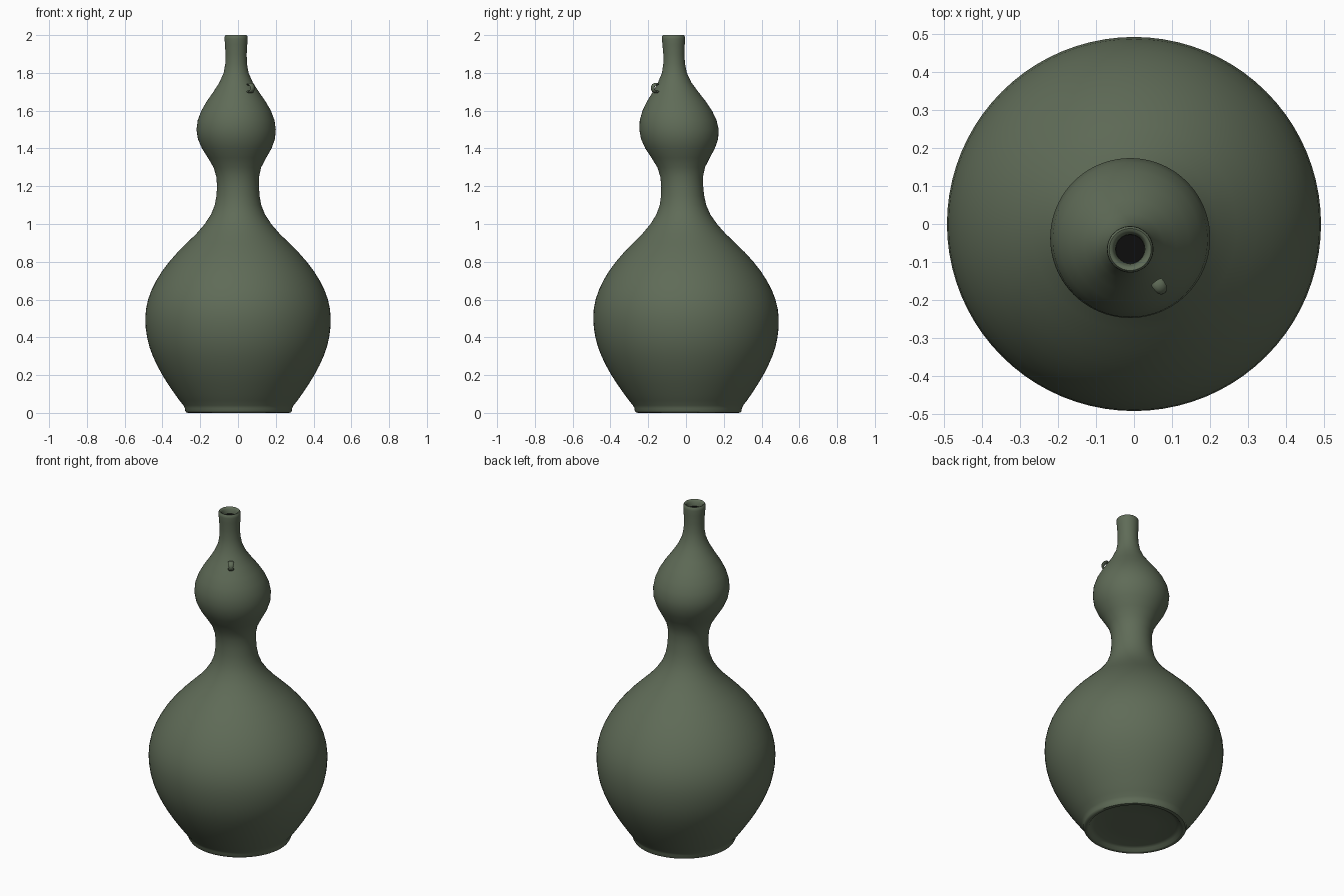
import bpy, bmesh, math
from mathutils import Vector

if "Cube" in bpy.data.objects:
    bpy.data.objects.remove(bpy.data.objects["Cube"])


def material(name, rgb):
    m = bpy.data.materials.new(name)
    m.diffuse_color = (*rgb, 1)
    m.use_nodes = True
    m.node_tree.nodes["Principled BSDF"].inputs["Base Color"].default_value = m.diffuse_color
    return m


GLAZE = material("grey green glaze", (0.115, 0.148, 0.096))
DARK = material("dark hollow", (0.004, 0.004, 0.004))
SIDES = 80

# Leaning centre line of the vase: (z, x, y)
AXIS = [(0.0, 0.003, 0.012), (0.5, 0.0, 0.0), (1.0, 0.0, -0.012),
        (1.2, 0.0, -0.02), (1.5, -0.01, -0.037), (1.75, -0.01, -0.06), (2.0, -0.01, -0.067)]


def centre(z):
    for (z0, x0, y0), (z1, x1, y1) in zip(AXIS, AXIS[1:]):
        if z <= z1:
            t = (z - z0) / (z1 - z0)
            return x0 + (x1 - x0) * t, y0 + (y1 - y0) * t
    return AXIS[-1][1:]


def finish(bm, name, mat, angle=50):
    bmesh.ops.recalc_face_normals(bm, faces=bm.faces)
    me = bpy.data.meshes.new(name)
    bm.to_mesh(me)
    bm.free()
    me.materials.append(mat)
    ob = bpy.data.objects.new(name, me)
    bpy.context.collection.objects.link(ob)
    bpy.ops.object.select_all(action='DESELECT')
    ob.select_set(True)
    bpy.context.view_layer.objects.active = ob
    bpy.ops.object.shade_smooth_by_angle(angle=math.radians(angle))
    return ob


# Double gourd profile (radius, z), from the recessed base up and over the lip
PROFILE = [(0.12, 0.022), (0.225, 0.022), (0.245, 0.016), (0.255, 0.003), (0.265, 0.0),
           (0.277, 0.002), (0.283, 0.012), (0.284, 0.025), (0.292, 0.04), (0.312, 0.065),
           (0.337, 0.1), (0.371, 0.15), (0.402, 0.2), (0.429, 0.25), (0.452, 0.3), (0.47, 0.35),
           (0.482, 0.4), (0.489, 0.45), (0.491, 0.5), (0.487, 0.55), (0.476, 0.6), (0.458, 0.65),
           (0.433, 0.7), (0.402, 0.75), (0.364, 0.8), (0.32, 0.85), (0.27, 0.9), (0.219, 0.95),
           (0.176, 1.0), (0.143, 1.05), (0.123, 1.1), (0.114, 1.15), (0.111, 1.2), (0.113, 1.25),
           (0.126, 1.3), (0.154, 1.35), (0.184, 1.4), (0.204, 1.45), (0.21, 1.5), (0.203, 1.55),
           (0.184, 1.6), (0.155, 1.65), (0.12, 1.7), (0.088, 1.75), (0.066, 1.8), (0.057, 1.85),
           (0.056, 1.9), (0.059, 1.95), (0.061, 1.98), (0.06, 1.994), (0.055, 2.0), (0.048, 1.998),
           (0.043, 1.99), (0.039, 1.975), (0.037, 1.955)]

bm = bmesh.new()
rings = []
for r, z in PROFILE:
    cx, cy = centre(z)
    rings.append([bm.verts.new((cx + r * math.cos(a), cy + r * math.sin(a), z))
                  for a in (2 * math.pi * i / SIDES for i in range(SIDES))])
for lo, hi in zip(rings, rings[1:]):
    for i in range(SIDES):
        j = (i + 1) % SIDES
        bm.faces.new((lo[i], lo[j], hi[j], hi[i]))
bm.faces.new(rings[0])
finish(bm, "gourd_vase", GLAZE)

# Dark hollow closing the mouth
bm = bmesh.new()
cx, cy = centre(1.965)
bm.faces.new([bm.verts.new((cx + 0.039 * math.cos(2 * math.pi * i / 24),
                            cy + 0.039 * math.sin(2 * math.pi * i / 24), 1.965)) for i in range(24)])
hollow = finish(bm, "mouth_hollow", DARK)
if hollow.data.polygons[0].normal.z < 0:
    hollow.data.flip_normals()

# Small cord loop: a strap swept over an arch on the upper bulb's shoulder
out = Vector((math.cos(math.radians(-54)), math.sin(math.radians(-54)), 0))
side = Vector((-out.y, out.x, 0))
root = Vector((*centre(1.72), 1.72)) + out * 0.112
bm = bmesh.new()
sections = []
for k in range(13):
    a = math.radians(-115 + 230 * k / 12)
    d = out * math.cos(a) + Vector((0, 0, math.sin(a)))
    mid = root + out * 0.014 + d * 0.021
    w = 0.012 + 0.005 * abs(math.sin(a))  # strap flares towards its ends
    sections.append([bm.verts.new(mid + side * (w * math.cos(t)) + d * (0.007 * math.sin(t)))
                     for t in (2 * math.pi * i / 10 for i in range(10))])
for lo, hi in zip(sections, sections[1:]):
    for i in range(10):
        j = (i + 1) % 10
        bm.faces.new((lo[i], lo[j], hi[j], hi[i]))
bm.faces.new(sections[0])
bm.faces.new(sections[-1])
finish(bm, "cord_loop", GLAZE)
